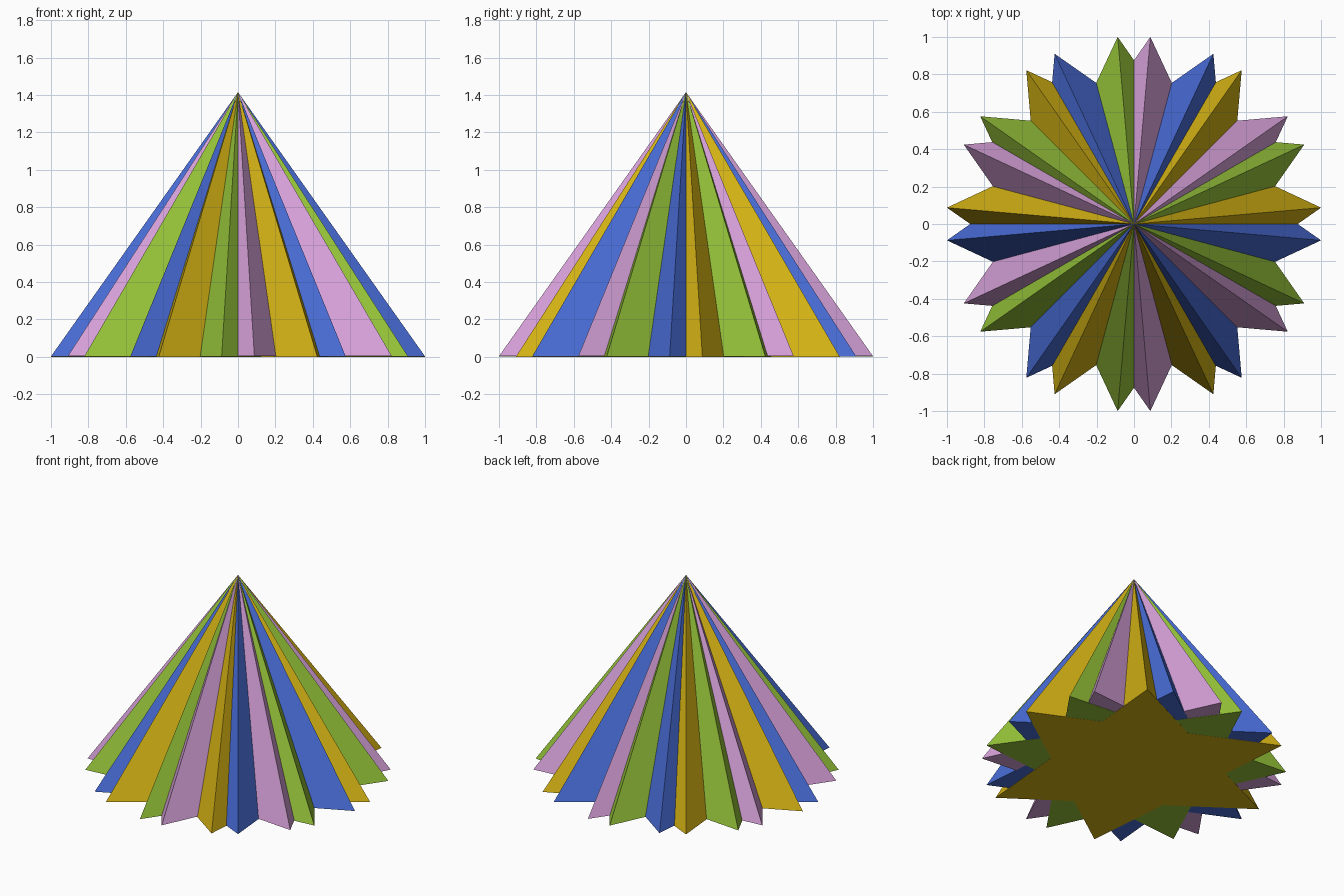
import bpy
import math

cube = bpy.data.objects.get("Cube")
if cube:
    bpy.data.objects.remove(cube, do_unlink=True)

RADIUS = 1.004
HEIGHT = 1.415


def make_material(name, rgb):
    mat = bpy.data.materials.new(name)
    mat.use_nodes = True
    colour = (*rgb, 1.0)
    mat.diffuse_color = colour
    bsdf = next(n for n in mat.node_tree.nodes if n.type == "BSDF_PRINCIPLED")
    bsdf.inputs["Base Color"].default_value = colour
    return mat


def triangular_pyramid(name, angle, base_z, mat):
    """Three-sided cone with one base corner at the given angle."""
    verts = []
    for k in range(3):
        a = math.radians(angle + 120 * k)
        verts.append((RADIUS * math.cos(a), RADIUS * math.sin(a), base_z))
    verts.append((0, 0, HEIGHT))
    faces = [(2, 1, 0), (0, 1, 3), (1, 2, 3), (2, 0, 3)]
    mesh = bpy.data.meshes.new(name)
    mesh.from_pydata(verts, [], faces)
    mesh.materials.append(mat)
    obj = bpy.data.objects.new(name, mesh)
    bpy.context.collection.objects.link(obj)
    return obj


# Two pyramids per colour, turned about the shared apex
layers = [
    ("yellow", (0.658, 0.445, 0.007), (5, 55)),
    ("green", (0.305, 0.552, 0.042), (25, 95)),
    ("blue", (0.065, 0.150, 0.672), (65, 115)),
    ("pink", (0.672, 0.352, 0.687), (35, 85)),
]

# Bases are stepped by a hair so that they do not coincide
for i, (colour_name, rgb, angles) in enumerate(layers):
    mat = make_material(colour_name, rgb)
    for j, angle in enumerate(angles):
        triangular_pyramid(f"{colour_name}_pyramid_{j + 1}", angle, 0.001 * i, mat)
